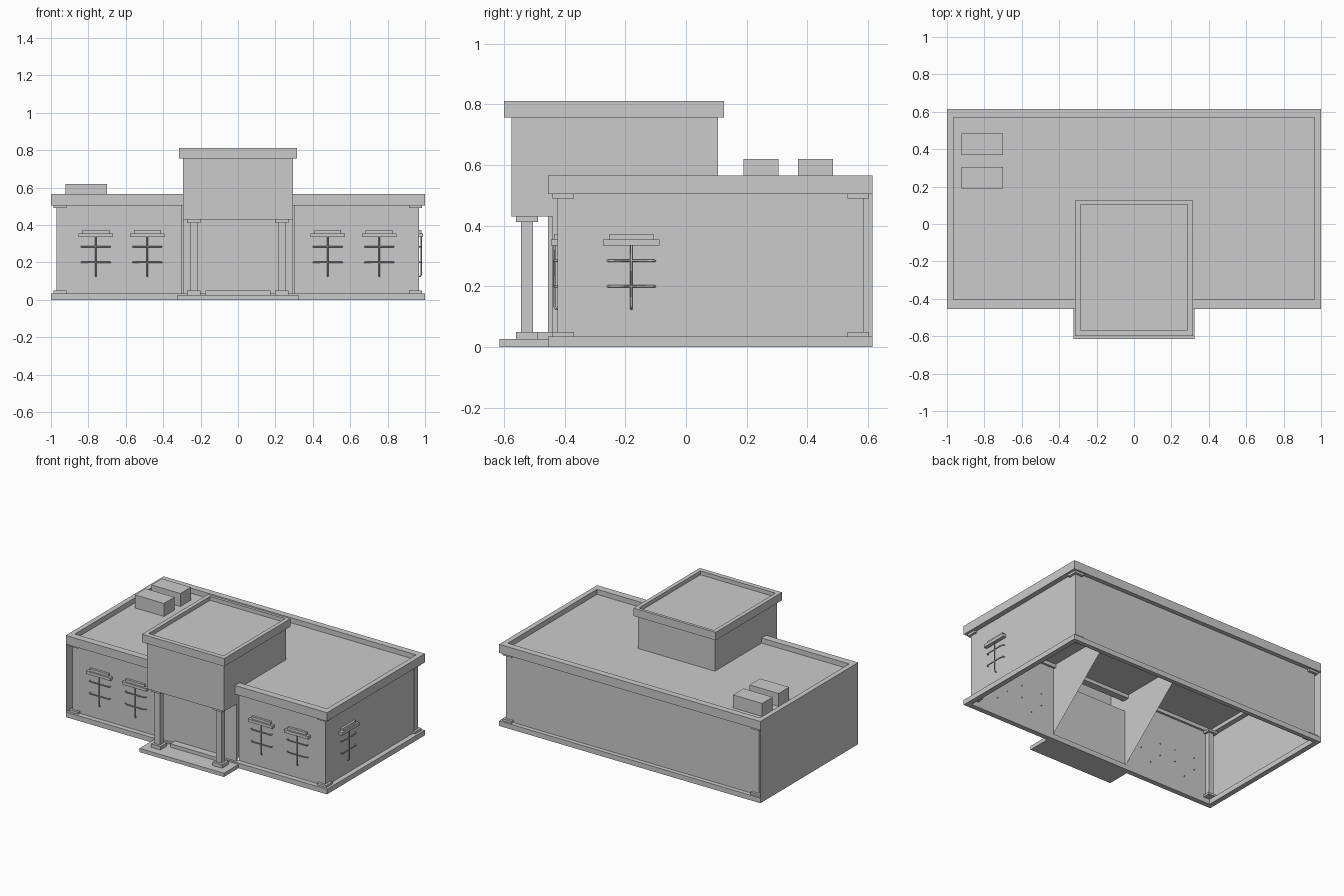
import bpy

if "Cube" in bpy.data.objects:
    bpy.data.objects.remove(bpy.data.objects["Cube"])


def mesh(name, verts, faces):
    me = bpy.data.meshes.new(name)
    me.from_pydata(verts, [], faces)
    me.update()
    ob = bpy.data.objects.new(name, me)
    bpy.context.collection.objects.link(ob)
    return ob


def box(name, x0, x1, y0, y1, z0, z1):
    v = [(x, y, z) for z in (z0, z1) for x, y in ((x0, y0), (x1, y0), (x1, y1), (x0, y1))]
    f = [(3, 2, 1, 0), (4, 5, 6, 7)] + [(i, (i + 1) % 4, (i + 1) % 4 + 4, i + 4) for i in range(4)]
    return mesh(name, v, f)


def rect(x0, x1, y0, y1, z):
    return [(x0, y0, z), (x1, y0, z), (x1, y1, z), (x0, y1, z)]


def ring(name, outer, inner, z0, z1):
    """Rectangular frame, each edge a closed profile."""
    v = rect(*outer, z0) + rect(*outer, z1) + rect(*inner, z1) + rect(*inner, z0)
    f = []
    for k in range(4):
        a, b = 4 * k, 4 * ((k + 1) % 4)
        for i in range(4):
            j = (i + 1) % 4
            f.append((a + i, a + j, b + j, b + i))
    return mesh(name, v, f)


def pillar(name, x, y, r, rc, z0, z1, foot, cap):
    box(name + "_foot", x - rc, x + rc, y - rc, y + rc, z0, z0 + foot)
    box(name + "_shaft", x - r, x + r, y - r, y + r, z0 + foot, z1 - cap)
    box(name + "_capital", x - rc, x + rc, y - rc, y + rc, z1 - cap, z1)


def rod(name, pts):
    cu = bpy.data.curves.new(name, 'CURVE')
    cu.dimensions = '3D'
    cu.bevel_depth = 0.004
    cu.bevel_resolution = 0
    sp = cu.splines.new('POLY')
    sp.points.add(len(pts) - 1)
    for p, c in zip(sp.points, pts):
        p.co = (*c, 1)
    ob = bpy.data.objects.new(name, cu)
    bpy.context.collection.objects.link(ob)
    return ob


def window(name, c, side=False):
    """Hood and bent bars; front wall, or right wall when side is set."""
    def place(u, d, z):
        return (0.965 + d, c + u, z) if side else (c + u, -0.42 - d, z)

    def slab(n, hw, d, z0, z1):
        a, b = place(-hw, 0, z0), place(hw, d, z1)
        box(n, *sorted((a[0], b[0])), *sorted((a[1], b[1])), z0, z1)
    slab(name + "_hood", 0.093, 0.025, 0.335, 0.355)
    slab(name + "_hood_top", 0.072, 0.015, 0.355, 0.373)
    for z in (0.2, 0.284):
        path = [(-0.078, -0.005), (-0.078, 0.008), (-0.068, 0.015),
                (0.068, 0.015), (0.078, 0.008), (0.078, -0.005)]
        rod(name + "_bar", [place(u, d, z) for u, d in path])
    rod(name + "_upright", [place(0, d, z) for d, z in
                            ((0.015, 0.34), (0.015, 0.135), (0.008, 0.125), (-0.005, 0.125))])


# plinth and roof cornice
outer = (-1, 1, -0.455, 0.615)
ring("plinth", outer, (-0.965, 0.965, -0.42, 0.585), 0, 0.035)
ring("cornice", outer, (-0.965, 0.965, -0.405, 0.57), 0.505, 0.565)
mesh("main_roof", rect(-0.965, 0.965, -0.405, 0.57, 0.53), [(0, 1, 2, 3)])

# thin outer walls
Z0, Z1 = 0.035, 0.505


def wall(name, a, b, z0=Z0, z1=Z1):
    mesh(name, [(*a, z0), (*b, z0), (*b, z1), (*a, z1)], [(0, 1, 2, 3)])


wall("right_wall", (0.965, -0.42), (0.965, 0.585))
wall("back_wall", (0.965, 0.585), (-0.965, 0.585))
wall("left_wall", (-1, 0.615), (-1, -0.455), 0, 0.565)
for s, n in ((-1, "left"), (1, "right")):
    a, b = sorted((s * 0.3, s * 0.96))
    wall(n + "_wing_front", (a, -0.42), (b, -0.42))

# corner posts
for x in (-0.952, 0.948):
    for y in (-0.405, 0.568):
        pillar("corner_post", x, y, 0.019, 0.035, 0.035, 0.505, 0.015, 0.015)

# windows
for i, x in enumerate((-0.76, -0.485, 0.48, 0.755)):
    window("front_window_%d" % i, x)
window("side_window", -0.18, True)

# entrance tower
side = [(-0.44, 0.03), (-0.44, 0.43), (-0.575, 0.43), (-0.575, 0.785), (0.105, 0.785), (0.105, 0.5)]
n = len(side)
tv = [(x, y, z) for x in (-0.295, 0.295) for y, z in side]
mesh("tower", tv, [tuple(reversed(range(n))), tuple(range(n, 2 * n))]
     + [(i, i + 1, i + 1 + n, i + n) for i in range(n - 1)])
ring("tower_cornice", (-0.315, 0.315, -0.6, 0.125), (-0.287, 0.287, -0.567, 0.105), 0.757, 0.812)

# porch with columns and step
box("porch_slab", -0.323, 0.323, -0.615, -0.44, 0, 0.026)
box("door_step", -0.175, 0.175, -0.49, -0.44, 0.026, 0.05)
for x in (-0.237, 0.235):
    pillar("porch_column", x, -0.525, 0.02, 0.036, 0.026, 0.43, 0.024, 0.018)

# rooftop units
for y0, y1 in ((0.19, 0.305), (0.37, 0.485)):
    box("roof_unit", -0.923, -0.7, y0, y1, 0.53, 0.62)
